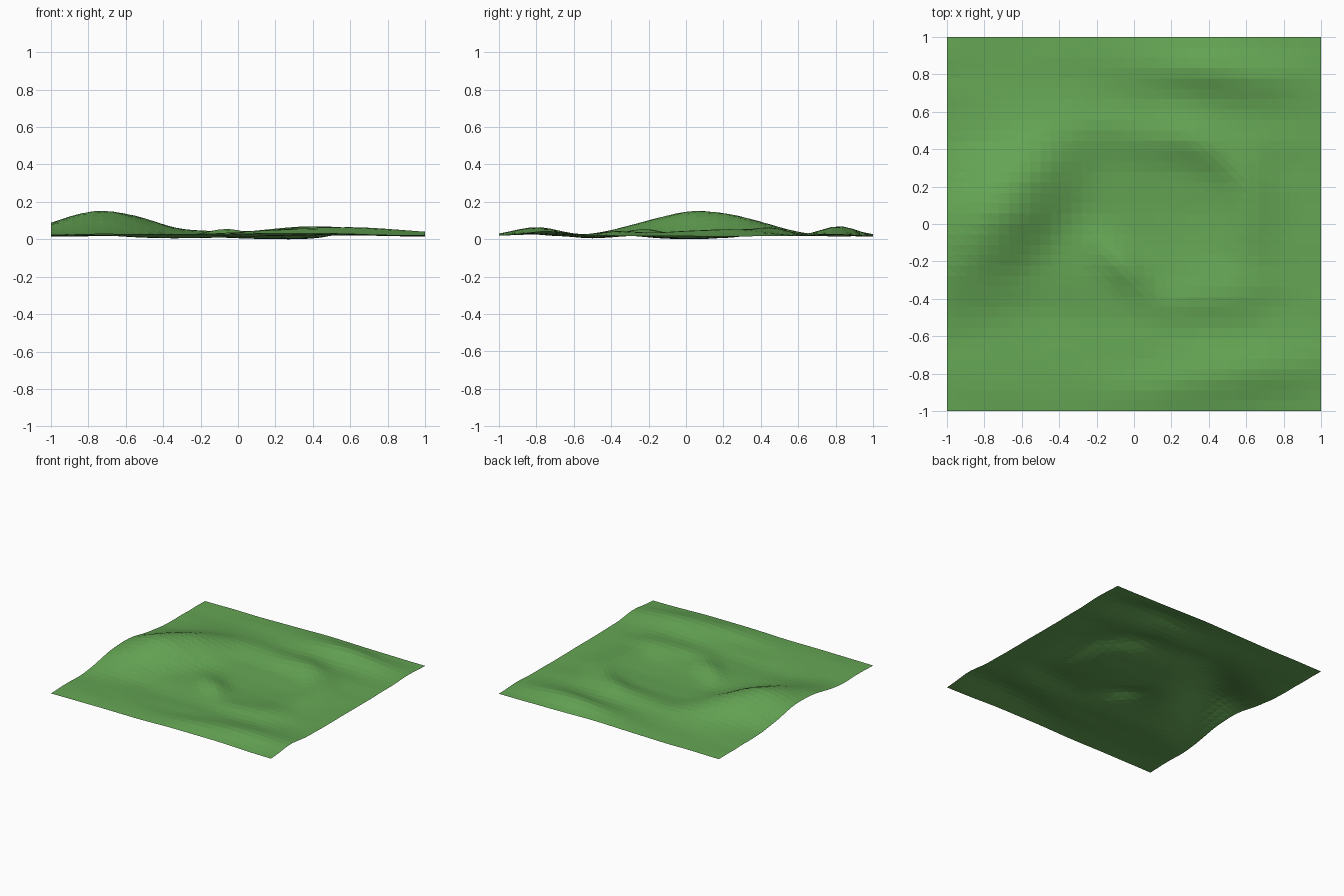
import bpy
import bmesh
from math import exp, cos, sin, radians
from mathutils import Vector, noise

if "Cube" in bpy.data.objects:
    bpy.data.objects.remove(bpy.data.objects["Cube"])

# Hills and hollows: centre x, y, height, half-length, half-width, turn in degrees
HILLS = [
    (-0.75, 0.03, 0.125, 0.30, 0.19, 52),   # main ridge
    (-0.52, 0.32, 0.035, 0.22, 0.14, 40),   # ridge shoulder
    (0.55, -0.80, 0.048, 0.40, 0.11, 8),    # front right ridge
    (0.42, 0.82, 0.052, 0.32, 0.09, -6),    # back ridge
    (-0.06, -0.22, 0.044, 0.13, 0.07, -45), # small knoll
    (0.10, 0.47, 0.030, 0.28, 0.09, -8),    # curved inner ridge
    (0.42, 0.38, 0.030, 0.18, 0.08, -40),
    (0.62, 0.05, 0.032, 0.26, 0.09, 90),    # right ridge
    (0.45, -0.38, 0.022, 0.22, 0.09, 8),
    (0.20, 0.05, -0.016, 0.26, 0.20, 0),    # central hollow
    (-0.40, -0.05, -0.014, 0.25, 0.10, 55), # hollow at foot of ridge
    (-0.35, -0.50, -0.010, 0.35, 0.10, 0),  # front hollow
    (-0.70, -0.85, 0.012, 0.30, 0.14, 0),   # low front left rise
]


def height(x, y):
    z = 0.021
    for cx, cy, h, a, b, deg in HILLS:
        t = radians(deg)
        u = (x - cx) * cos(t) + (y - cy) * sin(t)
        v = (y - cy) * cos(t) - (x - cx) * sin(t)
        z += h * exp(-0.5 * ((u / a) ** 2 + (v / b) ** 2))
    # gentle roughness, stretched along x
    return z + 0.004 * noise.noise(Vector((x * 3, y * 7, 0.5)))


# Flat-shaded terrain sheet
bm = bmesh.new()
bmesh.ops.create_grid(bm, x_segments=36, y_segments=36, size=1)
for v in bm.verts:
    v.co.z = height(v.co.x, v.co.y)
low = min(v.co.z for v in bm.verts)
for v in bm.verts:
    v.co.z -= low
bmesh.ops.triangulate(bm, faces=bm.faces[:], quad_method='ALTERNATE')
mesh = bpy.data.meshes.new("terrain")
bm.to_mesh(mesh)
bm.free()
terrain = bpy.data.objects.new("terrain", mesh)
bpy.context.collection.objects.link(terrain)

# Grass colour
grass = bpy.data.materials.new("grass")
grass.diffuse_color = (0.13, 0.38, 0.09, 1)
grass.use_nodes = True
grass.node_tree.nodes["Principled BSDF"].inputs["Base Color"].default_value = grass.diffuse_color
mesh.materials.append(grass)
